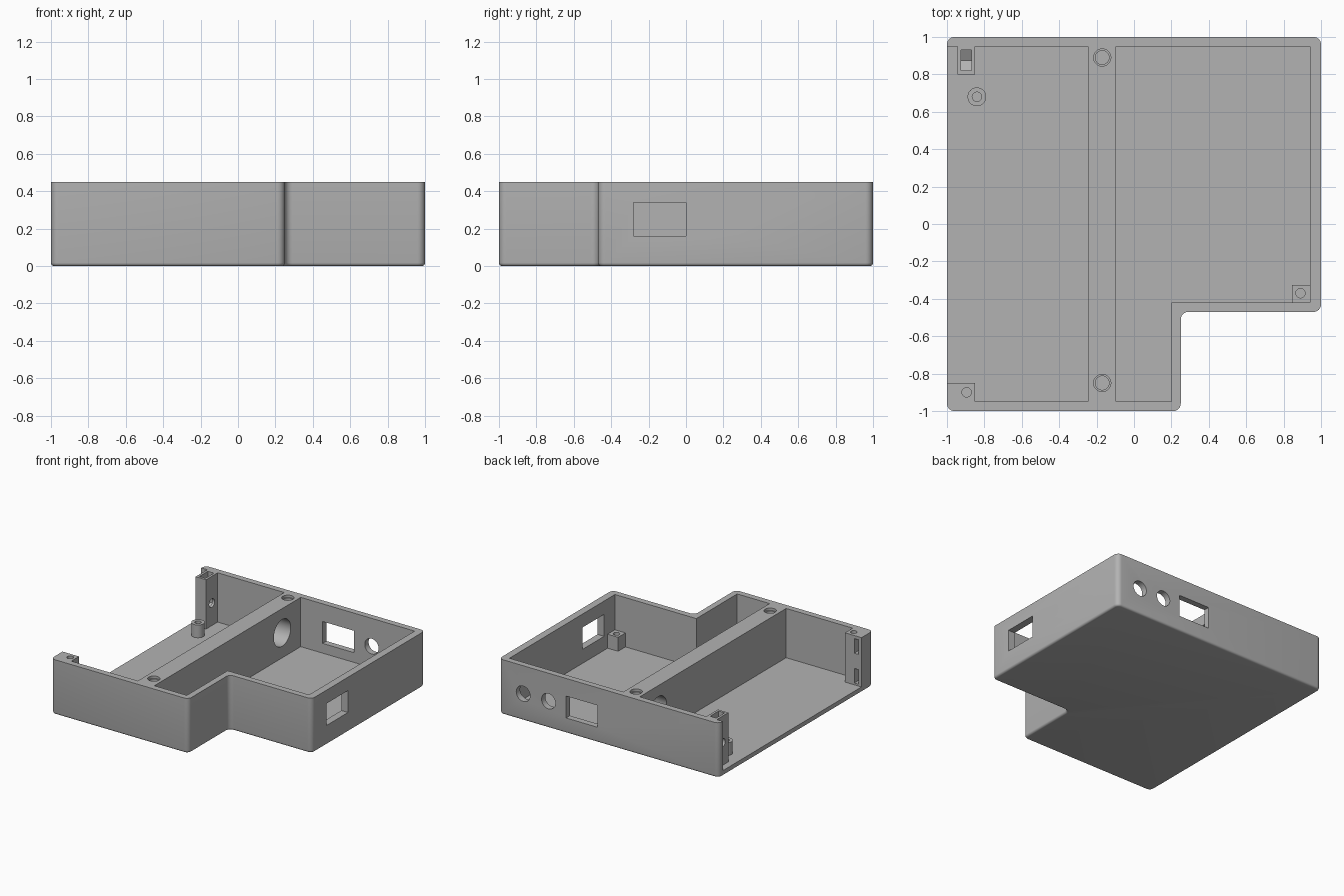
import bpy, bmesh, math
from mathutils import Matrix, Vector

if "Cube" in bpy.data.objects:
    bpy.data.objects.remove(bpy.data.objects["Cube"])

H, FLOOR, PEG_TOP = 0.45, 0.045, 0.15

grey = bpy.data.materials.new("plain_grey")
grey.use_nodes = True
COLOUR = (0.45, 0.45, 0.45, 1)
grey.diffuse_color = COLOUR
grey.node_tree.nodes["Principled BSDF"].inputs["Base Color"].default_value = COLOUR


def make(name, bm):
    bmesh.ops.recalc_face_normals(bm, faces=bm.faces[:])
    mesh = bpy.data.meshes.new(name)
    bm.to_mesh(mesh)
    bm.free()
    mesh.materials.append(grey)
    ob = bpy.data.objects.new(name, mesh)
    bpy.context.scene.collection.objects.link(ob)
    return ob


def prism_bm(points, z0, z1):
    bm = bmesh.new()
    face = bm.faces.new([bm.verts.new((x, y, z0)) for x, y in points])
    top = bmesh.ops.extrude_face_region(bm, geom=[face])["geom"]
    verts = [g for g in top if isinstance(g, bmesh.types.BMVert)]
    bmesh.ops.translate(bm, verts=verts, vec=(0, 0, z1 - z0))
    return bm


def prism(name, points, z0, z1):
    return make(name, prism_bm(points, z0, z1))


def box(name, x0, x1, y0, y1, z0, z1):
    return prism(name, [(x0, y0), (x1, y0), (x1, y1), (x0, y1)], z0, z1)


def rod(name, centre, radius, length, axis="Z", sides=48):
    bm = bmesh.new()
    bmesh.ops.create_cone(bm, cap_ends=True, segments=sides, radius1=radius,
                          radius2=radius, depth=length)
    turn = {"X": Matrix.Rotation(math.pi / 2, 4, "Y"),
            "Y": Matrix.Rotation(math.pi / 2, 4, "X"), "Z": Matrix()}[axis]
    bm.transform(Matrix.Translation(Vector(centre)) @ turn)
    return make(name, bm)


def cut(target, cutter):
    mod = target.modifiers.new("cut", "BOOLEAN")
    mod.operation, mod.solver, mod.object = "DIFFERENCE", "EXACT", cutter
    bpy.context.view_layer.objects.active = target
    bpy.ops.object.modifier_apply(modifier=mod.name)
    bpy.data.objects.remove(cutter)


# Outer L-shaped block with rounded corners and a softened bottom rim
bm = prism_bm([(-1, -1), (0.25, -1), (0.25, -0.47), (1, -0.47), (1, 1), (-1, 1)], 0, H)
upright = [e for e in bm.edges if abs(e.verts[0].co.z - e.verts[1].co.z) > 0.1]
bmesh.ops.bevel(bm, geom=upright, offset=0.04, segments=6, profile=0.5, affect="EDGES")
rim = [e for e in bm.edges if all(v.co.z < 0.001 for v in e.verts)]
bmesh.ops.bevel(bm, geom=rim, offset=0.018, segments=4, profile=0.5, affect="EDGES")
case = make("case", bm)

# Closed compartment, and the side compartment that leaves two corner posts
cut(case, prism("cavity", [(-0.095, -0.95), (0.2, -0.95), (0.2, -0.42), (0.94, -0.42),
                           (0.94, 0.95), (-0.095, 0.95)], FLOOR, 1))
cut(case, prism("cavity", [(-1.1, -0.85), (-0.85, -0.85), (-0.85, -0.95), (-0.245, -0.95),
                           (-0.245, 0.95), (-0.85, 0.95), (-0.85, 0.8), (-0.945, 0.8),
                           (-0.945, 0.95), (-1.1, 0.95)], FLOOR, 1))

# Ports in the right wall and the back wall
cut(case, box("port", 0.9, 1.1, -0.28, 0, 0.16, 0.34))
cut(case, rod("port", (1, 0.16, 0.25), 0.063, 0.2, "X"))
cut(case, box("port", 0.105, 0.39, 0.9, 1.1, 0.125, 0.305))
for x in (0.55, 0.78):
    cut(case, rod("port", (x, 1, 0.22), 0.063, 0.2, "Y"))

# Cable hole through the divider
cut(case, rod("cable_hole", (-0.17, 0.71, 0.25), 0.11, 0.25, "X"))

# Stepped screw holes in the divider top
for y in (-0.85, 0.89):
    cut(case, rod("screw_hole", (-0.17, y, H), 0.046, 0.04))
    cut(case, rod("screw_hole", (-0.17, y, H), 0.037, 0.24))

# Back post: nut slot with a pointed bottom and a cross hole
cut(case, rod("cross_hole", (-0.9, 0.875, 0.23), 0.035, 0.16, "X"))
slot = prism_bm([(0.82, H + 0.1), (0.82, 0.2), (0.875, 0.17), (0.93, 0.2), (0.93, H + 0.1)],
                -0.925, -0.87)
slot.transform(Matrix(((0, 0, 1, 0), (1, 0, 0, 0), (0, 1, 0, 0), (0, 0, 0, 1))))
cut(case, make("nut_slot", slot))

# Front post: screw hole and two nut slots
cut(case, rod("screw_hole", (-0.895, -0.9, H), 0.025, 0.2, sides=32))
for z in (0.12, 0.365):
    cut(case, box("nut_slot", -0.975, -0.935, -0.93, -0.8, z - 0.06, z + 0.06))

# Mounting pegs on the floor
round_peg = rod("round_peg", (-0.84, 0.68, (PEG_TOP + 0.03) / 2), 0.05, PEG_TOP - 0.03)
cut(round_peg, rod("peg_hole", (-0.84, 0.68, PEG_TOP), 0.025, 0.16, sides=32))
square_peg = box("square_peg", 0.845, 0.945, -0.425, -0.325, 0.03, PEG_TOP + 0.01)
cut(square_peg, rod("peg_hole", (0.89, -0.37, PEG_TOP), 0.025, 0.16, sides=32))

for ob in (case, round_peg, square_peg):
    bpy.ops.object.select_all(action="DESELECT")
    ob.select_set(True)
    bpy.context.view_layer.objects.active = ob
    bpy.ops.object.shade_smooth_by_angle(angle=math.radians(30))
